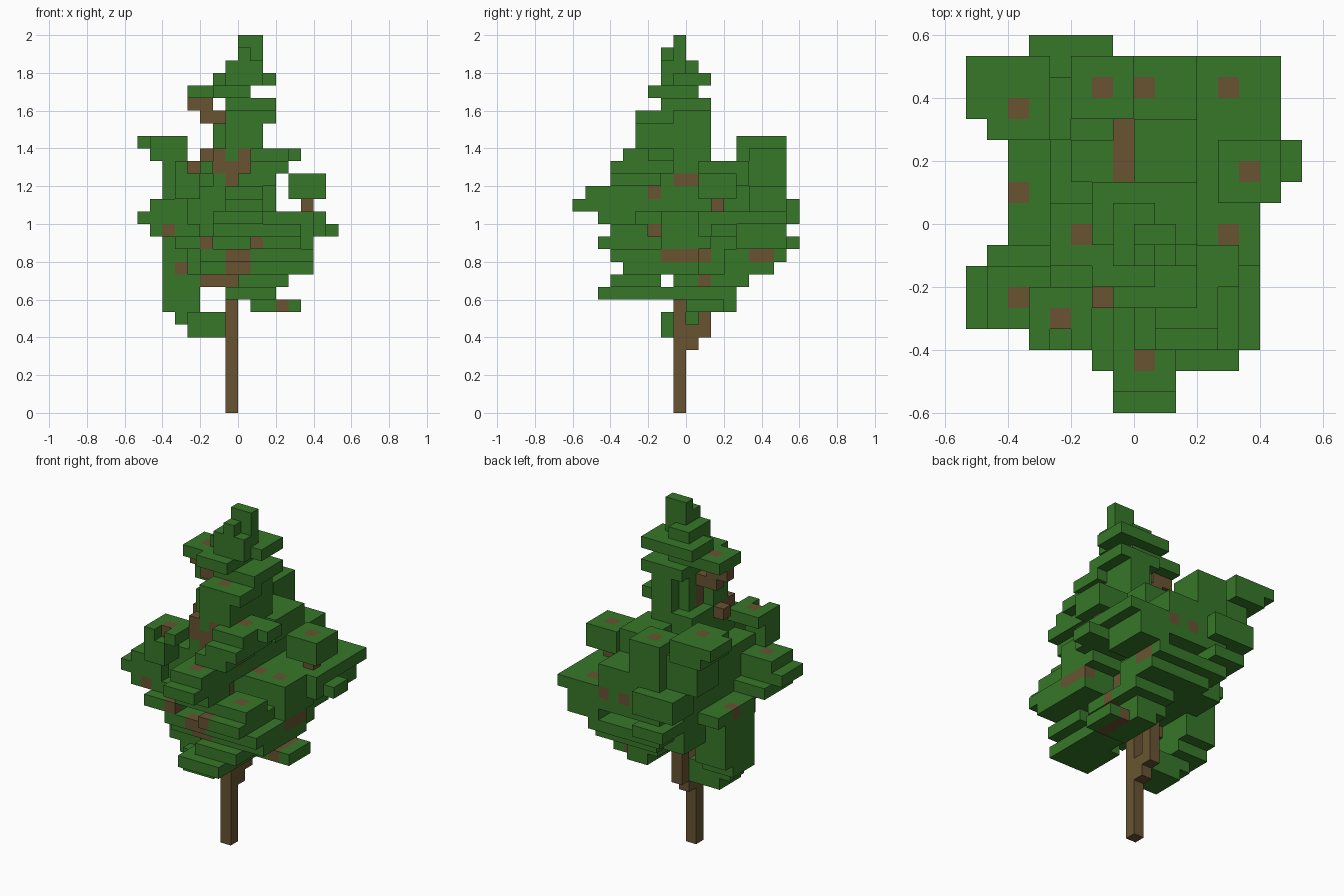
import bpy
import bmesh
from mathutils import Vector

old_cube = bpy.data.objects.get("Cube")
if old_cube:
    bpy.data.objects.remove(old_cube, do_unlink=True)

UNIT = 2 / 30      # edge length of one block of the tree
blocks = {}        # block position -> name of the part that owns it


def fill(part, x, y, z):
    """Give a box of blocks to a part; later fills replace earlier ones."""
    for i in range(*x):
        for j in range(*y):
            for k in range(*z):
                blocks[i, j, k] = part


def make_material(name, color):
    mat = bpy.data.materials.new(name)
    mat.use_nodes = True
    mat.diffuse_color = color
    mat.node_tree.nodes["Principled BSDF"].inputs["Base Color"].default_value = color
    return mat


needle_green = make_material("needle green", (0.038, 0.185, 0.022, 1))
bark_brown = make_material("bark brown", (0.138, 0.088, 0.031, 1))

# Dense middle of the foliage
part = "core_foliage"
fill(part, x=(-4, 3), y=(-2, 6), z=(11, 16))
fill(part, x=(-4, 1), y=(-4, -2), z=(11, 16))
fill(part, x=(-4, 2), y=(-4, 5), z=(16, 18))
fill(part, x=(-2, 2), y=(-4, 2), z=(18, 21))
fill(part, x=(0, 3), y=(1, 5), z=(18, 20))
fill(part, x=(-3, 3), y=(2, 4), z=(18, 19))

# Narrow stepped crown
part = "crown_foliage"
fill(part, x=(0, 2), y=(-1, 0), z=(27, 30))
fill(part, x=(0, 1), y=(-2, -1), z=(28, 29))
fill(part, x=(-1, 2), y=(-2, 0), z=(27, 28))
fill(part, x=(-1, 1), y=(0, 1), z=(27, 28))
fill(part, x=(-2, 3), y=(-1, 2), z=(26, 27))
fill(part, x=(-1, 2), y=(-2, -1), z=(26, 27))
fill(part, x=(-4, 1), y=(-2, 1), z=(25, 26))
fill(part, x=(-2, 1), y=(-3, -2), z=(25, 26))
fill(part, x=(-1, 3), y=(-2, 2), z=(24, 25))
fill(part, x=(-1, 3), y=(-4, -1), z=(23, 24))
fill(part, x=(-1, 2), y=(-4, -1), z=(21, 23))
fill(part, x=(0, 2), y=(-1, 2), z=(21, 24))
fill(part, x=(-1, 0), y=(0, 1), z=(21, 24))
fill(part, x=(-2, 0), y=(-3, -1), z=(21, 23))

# Shoulder pads under the crown
part = "shoulder_foliage"
fill(part, x=(1, 4), y=(-5, -1), z=(20, 21))
fill(part, x=(4, 5), y=(-3, -1), z=(20, 21))
fill(part, x=(1, 4), y=(-6, -1), z=(19, 20))
fill(part, x=(0, 3), y=(-6, -2), z=(18, 19))

# Back block and the pads beside it
part = "back_foliage"
fill(part, x=(-3, 0), y=(5, 8), z=(15, 21))
fill(part, x=(0, 3), y=(5, 8), z=(15, 18))
fill(part, x=(-5, -1), y=(6, 9), z=(15, 17))
fill(part, x=(-4, -1), y=(6, 9), z=(13, 14))
fill(part, x=(-3, 5), y=(4, 8), z=(14, 15))
fill(part, x=(-3, 4), y=(3, 8), z=(12, 13))
fill(part, x=(-2, 4), y=(3, 7), z=(11, 12))

# Raised pad at the back right
part = "back_right_foliage"
fill(part, x=(-8, -4), y=(5, 8), z=(21, 22))
fill(part, x=(-7, -4), y=(4, 5), z=(21, 22))
fill(part, x=(-7, -4), y=(4, 8), z=(20, 21))
fill(part, x=(-6, -3), y=(4, 7), z=(17, 20))

# Front right stack
part = "front_right_foliage"
fill(part, x=(-5, -2), y=(-5, -3), z=(19, 20))
fill(part, x=(-5, -4), y=(-6, -5), z=(19, 20))
fill(part, x=(-3, -2), y=(-6, -5), z=(19, 20))
fill(part, x=(-5, -3), y=(-6, -4), z=(17, 19))
fill(part, x=(-7, -4), y=(-5, -2), z=(16, 17))
fill(part, x=(-8, -4), y=(-5, -2), z=(15, 16))
fill(part, x=(-7, -3), y=(-5, -1), z=(14, 15))
fill(part, x=(-5, -2), y=(-6, -1), z=(13, 14))

# Front pads
part = "front_foliage"
fill(part, x=(-1, 2), y=(-8, -4), z=(17, 18))
fill(part, x=(-1, 2), y=(-9, -4), z=(16, 17))
fill(part, x=(-2, 2), y=(-7, -4), z=(15, 16))
fill(part, x=(-2, 2), y=(-6, -4), z=(14, 15))
fill(part, x=(2, 5), y=(-6, -3), z=(14, 15))
fill(part, x=(1, 5), y=(-7, -2), z=(13, 14))
fill(part, x=(-3, 6), y=(-6, -2), z=(12, 13))
fill(part, x=(-3, 4), y=(-5, -2), z=(11, 12))

# Left side pads
part = "left_foliage"
fill(part, x=(4, 7), y=(1, 4), z=(17, 19))
fill(part, x=(3, 7), y=(4, 8), z=(15, 16))
fill(part, x=(3, 6), y=(4, 8), z=(13, 15))
fill(part, x=(3, 6), y=(-2, 1), z=(13, 16))
fill(part, x=(3, 7), y=(1, 4), z=(14, 16))
fill(part, x=(7, 8), y=(2, 4), z=(14, 15))
fill(part, x=(2, 6), y=(-2, 2), z=(13, 14))
fill(part, x=(2, 6), y=(-5, 1), z=(11, 13))

# Hanging clump on the right side
part = "right_hanging_foliage"
fill(part, x=(-6, -3), y=(-1, 2), z=(8, 14))
fill(part, x=(-6, -3), y=(2, 3), z=(9, 14))
fill(part, x=(-6, -3), y=(3, 4), z=(13, 14))
fill(part, x=(-5, -1), y=(-1, 1), z=(7, 8))
fill(part, x=(-4, -1), y=(-2, 1), z=(6, 8))

# Low skirt pads
part = "lower_foliage"
fill(part, x=(0, 4), y=(-6, -2), z=(10, 11))
fill(part, x=(0, 4), y=(-1, 5), z=(10, 11))
fill(part, x=(-1, 3), y=(-7, -3), z=(9, 10))
fill(part, x=(0, 3), y=(-3, 4), z=(9, 10))
fill(part, x=(1, 5), y=(0, 3), z=(8, 9))
fill(part, x=(1, 3), y=(3, 4), z=(8, 9))

# Trunk and the stepped lower branch
fill("trunk", x=(-1, 0), y=(-1, 0), z=(0, 24))
part = "branches"
fill(part, x=(-1, 0), y=(0, 1), z=(5, 7))
fill(part, x=(-1, 0), y=(1, 2), z=(6, 11))
fill(part, x=(-3, -1), y=(-1, 0), z=(10, 11))
fill(part, x=(3, 4), y=(0, 3), z=(8, 9))

# Upper bare branches
fill(part, x=(-4, -2), y=(-1, 0), z=(24, 25))
fill(part, x=(-3, -1), y=(-1, 0), z=(23, 24))
fill(part, x=(-2, -1), y=(-4, -1), z=(20, 21))
fill(part, x=(-3, -2), y=(-2, -1), z=(20, 21))
fill(part, x=(-2, 1), y=(-4, -3), z=(19, 20))
fill(part, x=(-1, 0), y=(2, 5), z=(18, 19))
fill(part, x=(5, 6), y=(2, 3), z=(16, 17))

# Branch tips showing through the tops of the pads
tips = [(-2, 6, 20), (0, 6, 17), (4, 6, 15), (-6, 5, 21), (5, 2, 18), (-6, 1, 13),
        (-3, -1, 25), (4, -1, 15), (-6, -4, 16), (-4, -5, 19), (0, -7, 17),
        (0, -3, 23), (2, -3, 20), (3, -5, 14), (2, -1, 15)]
for tip in tips:
    blocks[tip] = part

# Branch ends showing on the front and back (x, z) and on the left side (y, z)
for x, z in [(-6, 14), (-3, 13), (1, 13), (-5, 11), (-1, 11), (0, 11), (-1, 12),
             (0, 12), (-1, 18), (-4, 19), (0, 19), (0, 20)]:
    blocks[x, min(c[1] for c in blocks if c[0] == x and c[2] == z), z] = part
for x, z in [(0, 15), (2, 15)]:
    blocks[x, max(c[1] for c in blocks if c[0] == x and c[2] == z), z] = part
for y, z in [(-1, 18), (0, 18), (-3, 17), (-3, 14), (-2, 12), (-1, 12), (0, 12),
             (1, 12), (5, 12), (6, 12), (1, 10)]:
    blocks[max(c[0] for c in blocks if c[1] == y and c[2] == z), y, z] = part


def face_corners(cell, axis, side):
    """Four corners of one side of a block, wound to face outwards."""
    u, v = (axis + 1) % 3, (axis + 2) % 3
    loop = [(0, 0), (1, 0), (1, 1), (0, 1)]
    for a, b in (loop if side else reversed(loop)):
        corner = Vector(cell)
        corner[axis] += side
        corner[u] += a
        corner[v] += b
        yield corner * UNIT


# Skin every part with only its exposed faces
for name in sorted(set(blocks.values())):
    bm = bmesh.new()
    for cell, owner in blocks.items():
        if owner != name:
            continue
        for axis in range(3):
            for side in (0, 1):
                neighbour = list(cell)
                neighbour[axis] += 1 if side else -1
                if tuple(neighbour) not in blocks:
                    bm.faces.new([bm.verts.new(c) for c in face_corners(cell, axis, side)])
    bmesh.ops.remove_doubles(bm, verts=bm.verts, dist=UNIT / 100)
    mesh = bpy.data.meshes.new(name)
    bm.to_mesh(mesh)
    bm.free()
    mesh.materials.append(bark_brown if name in ("trunk", "branches") else needle_green)
    bpy.context.collection.objects.link(bpy.data.objects.new(name, mesh))
